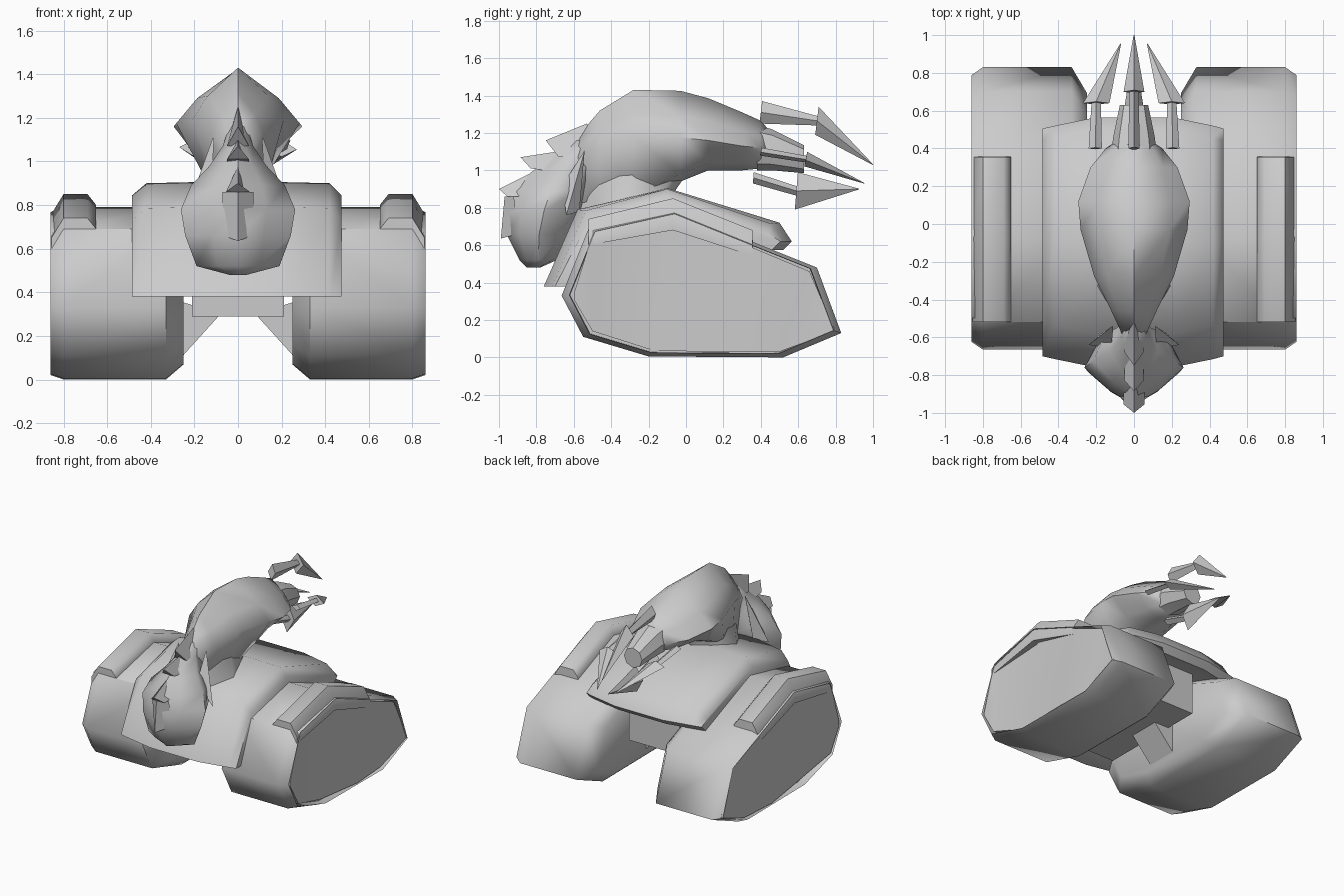
import bpy, bmesh, math
from mathutils import Vector

if "Cube" in bpy.data.objects:
    bpy.data.objects.remove(bpy.data.objects["Cube"])


def loft(name, rings, angle=30):
    """Skin equal-length rings of points; cap both ends."""
    bm = bmesh.new()
    vs = [[bm.verts.new(p) for p in r] for r in rings]
    n = len(rings[0])
    for a, b in zip(vs, vs[1:]):
        for i in range(n):
            j = (i + 1) % n
            bm.faces.new((a[i], a[j], b[j], b[i]))
    bm.faces.new(vs[0])
    bm.faces.new(vs[-1])
    bmesh.ops.remove_doubles(bm, verts=bm.verts, dist=1e-4)
    bmesh.ops.recalc_face_normals(bm, faces=bm.faces)
    me = bpy.data.meshes.new(name)
    bm.to_mesh(me)
    bm.free()
    ob = bpy.data.objects.new(name, me)
    bpy.context.collection.objects.link(ob)
    bpy.ops.object.select_all(action='DESELECT')
    ob.select_set(True)
    bpy.context.view_layer.objects.active = ob
    bpy.ops.object.shade_smooth_by_angle(angle=math.radians(angle))
    return ob


def slab(x, prof, k=1.0, c=(0.08, 0.38)):
    """Side profile placed at x, scaled by k about c."""
    return [(x, c[0] + (y - c[0]) * k, c[1] + (z - c[1]) * k) for y, z in prof]


def dart(name, base, barb, tip, wide, thin, w0, w1):
    """Tapered shaft with a flat arrow head."""
    base, barb, tip, wide, thin = map(Vector, (base, barb, tip, wide, thin))

    def ring(p, w, t):
        return [p + wide * w, p + thin * t, p - wide * w, p - thin * t]
    loft(name + "_shaft", [ring(base, w0, .03), ring(barb, .025, .025)], 10)
    loft(name + "_head", [ring(barb, w1, .055), ring(tip, .002, .002)], 10)


# Track pods with chamfered rims, dished side panels and raised shoulder plates
pod = [(-.665, .33), (-.55, .11), (-.2, .005), (.52, 0), (.83, .13),
       (.70, .48), (.35, .62), (-.07, .79), (-.52, .69)]
plate = [(-.52, .60), (-.07, .68), (.36, .54), (.355, .68), (-.07, .85), (-.52, .74)]
# panel sections: x, top y, top z, bottom y, bottom z
panel = [(.855, -.60, .34, -.60, .31), (.855, -.50, .66, -.50, .14),
         (.805, -.09, .75, -.17, .035), (.855, .36, .585, .20, .03),
         (.835, .66, .46, .50, .03), (.85, .795, .15, .795, .14)]
for s, side in ((1, "right"), (-1, "left")):
    loft("track_pod_" + side, [slab(s * .25, pod, .82), slab(s * .33, pod),
                               slab(s * .80, pod), slab(s * .86, pod, .945),
                               slab(s * .80, pod, .94)], 55)
    loft("side_panel_" + side, [[(s * .75, ty, tz), (s * x, ty, tz), (s * x, by, bz), (s * .75, by, bz)]
                                for x, ty, tz, by, bz in panel], 30)

    def low(d):
        return [(y, z - d * (i > 2)) for i, (y, z) in enumerate(plate)]
    loft("shoulder_plate_" + side, [slab(s * .65, low(.05)), slab(s * .69, plate),
                                    slab(s * .80, plate), slab(s * .855, low(.09))], 55)
    # Support brackets under the hull
    tri = [(.08, .30), (.27, .09), (.27, .36)]
    loft("bracket_" + side, [[(s * x, y, z) for x, z in tri] for y in (-.12, .12)])

# Hull shell, lower at its side edges
hull = [(-.76, .38), (-.58, .79), (-.1, .905), (.5, .72), (.565, .62),
        (.52, .575), (-.1, .70), (-.60, .38)]


def hull_ring(x, dy, dz):
    return [(x, y - dy * (1 if y > 0 else -1) * (abs(y) > .2), z - dz * (0 < i < 4))
            for i, (y, z) in enumerate(hull)]


loft("hull", [hull_ring(-.485, .06, .06), hull_ring(-.42, .045, .005), hull_ring(-.2, 0, 0),
              hull_ring(.2, 0, 0), hull_ring(.42, .045, .005), hull_ring(.475, .06, .06)], 55)
loft("underbody", [[(x, y, z) for x, z in ((-.21, .29), (.21, .29), (.21, .66), (-.21, .66))]
                   for y in (-.48, .38)])

# Creature body: y, half width, top, widest and bottom heights
body = []
for y, w, t, m, b in ((-.59, .06, 1.17, 1.06, .80), (-.46, .12, 1.32, 1.13, .78),
                      (-.28, .21, 1.43, 1.19, .82), (-.03, .283, 1.425, 1.175, .94),
                      (.12, .295, 1.385, 1.16, 1.0), (.3, .23, 1.31, 1.13, 1.0),
                      (.40, .15, 1.265, 1.12, 1.01), (.44, .09, 1.22, 1.12, 1.05)):
    half = [(w * .66, m + (t - m) * .46), (w, m), (w * .56, b + .04)]
    body.append([(0, y, t)] + [(x, y, z) for x, z in half] + [(0, y, b)]
                + [(-x, y, z) for x, z in reversed(half)])
loft("creature_body", body, 70)


def column(z, f, b, w):
    """Horizontal pointed oval from front f to back b."""
    d = b - f
    half = [(w * .5, f + d * .2), (w, f + d * .5), (w * .7, f + d * .88)]
    return ([(0, f, z)] + [(x, y, z) for x, y in half] + [(0, b, z)]
            + [(-x, y, z) for x, y in reversed(half)])


# Neck pedestal and hanging head
loft("neck_pedestal", [column(.70, -.60, .0, .24), column(.86, -.58, -.08, .19),
                       column(.96, -.57, -.01, .15), column(1.10, -.56, .08, .13)], 60)
loft("head", [column(.48, -.85, -.78, .04), column(.52, -.89, -.69, .19),
              column(.66, -.96, -.61, .242), column(.78, -.96, -.56, .262),
              column(.89, -.92, -.53, .215), column(.98, -.84, -.51, .13),
              column(1.07, -.72, -.49, .07), column(1.16, -.62, -.44, .04)], 60)

# Crest wedges down the middle of the head: ridge front, ridge back, base back, base front
crest = (((-.75, 1.16), (-.53, 1.25), (-.48, 1.10), (-.68, 1.07), .05),
         ((-.885, 1.07), (-.69, 1.10), (-.62, .98), (-.83, 1.01), .05),
         ((-1.0, .90), (-.84, .98), (-.78, .86), (-.955, .86), .055),
         ((-.97, .86), (-.99, .635), (-.90, .66), (-.92, .86), .07))
for i, (a, b, c, d, w) in enumerate(crest):
    loft(f"crest_{i}", [[(-w, *d), (0, *a), (w, *d)], [(-w, *c), (0, *b), (w, *c)]], 10)

# Swept cheek fins
for s, side in ((1, "right"), (-1, "left")):
    loft("cheek_fin_" + side, [[(s * .24, -.64, .76), (s * .16, -.57, .78), (s * .12, -.66, .92)],
                               [(s * .115, -.54, 1.11), (s * .113, -.542, 1.105), (s * .11, -.545, 1.1)]], 10)

# Rear nozzle and four tail darts around it
loft("rear_nozzle", [[(r * math.cos(a), y, z + r * math.sin(a))
                      for a in [math.tau * i / 8 for i in range(8)]]
                     for y, z, r in ((.38, 1.12, .12), (.46, 1.11, .11), (.63, 1.06, .075))])
dart("tail_dart_top", (0, .40, 1.31), (0, .70, 1.265), (0, 1.0, 1.03),
     (0, .12, 1), (1, 0, 0), .06, .075)
dart("tail_dart_bottom", (0, .36, .96), (0, .59, .89), (0, .925, .90),
     (0, .08, 1), (1, 0, 0), .03, .10)
for s, side in ((1, "right"), (-1, "left")):
    dart("tail_dart_" + side, (s * .205, .40, 1.10), (s * .20, .64, 1.06),
         (s * .07, .955, .93), (1, 0, -.08), (0, .15, .7), .035, .07)
